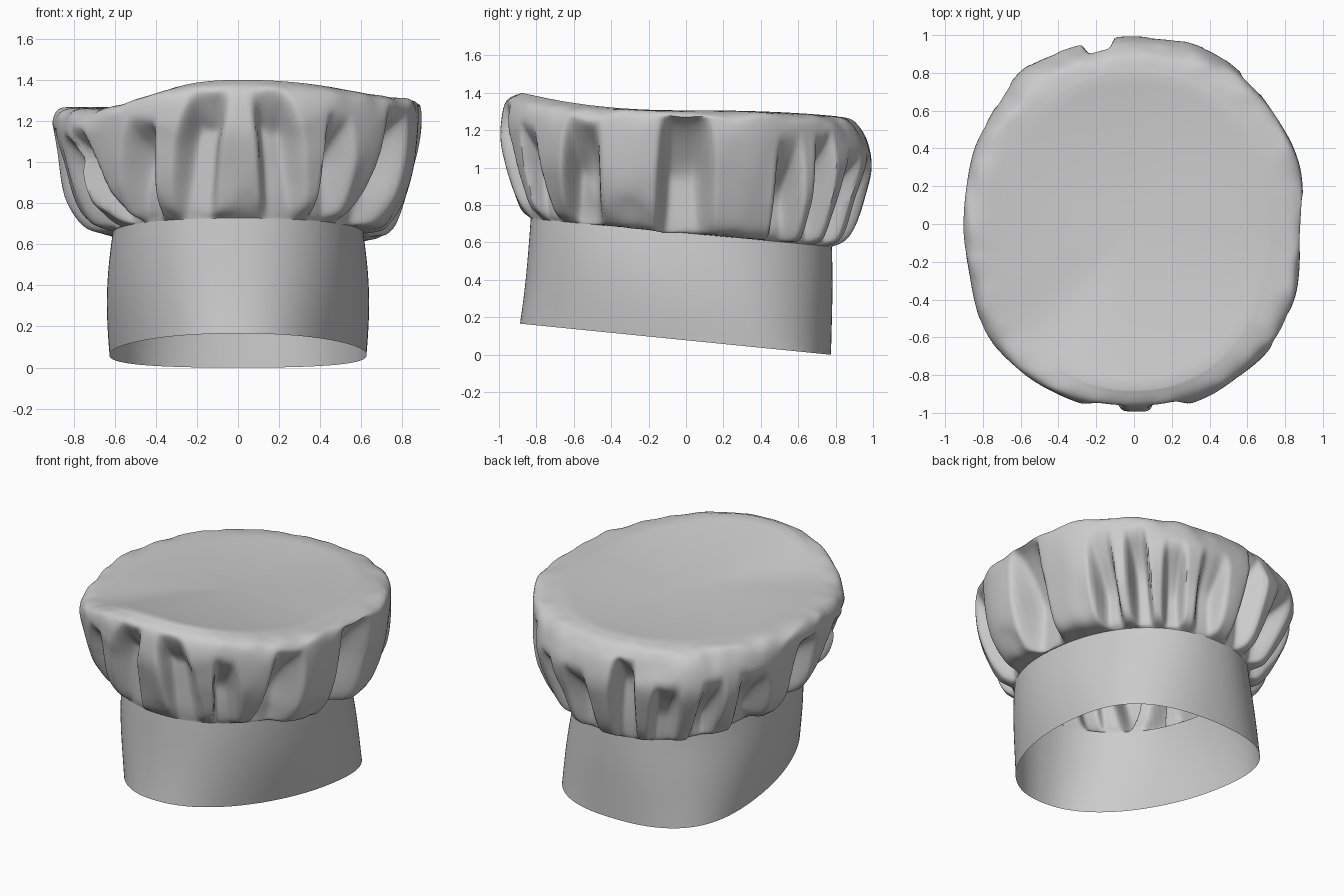
import bpy, math
from mathutils import Vector, noise

if "Cube" in bpy.data.objects:
    bpy.data.objects.remove(bpy.data.objects["Cube"])

N = 400          # steps around the hat
STEPS = 6        # steps between profile keys


def oval(a, ax, y_front, y_back, n=2.2):
    """Point of a rounded oval at angle a."""
    c, s = math.cos(a), math.sin(a)
    cy, b = (y_front + y_back) / 2, (y_back - y_front) / 2
    return Vector((ax * math.copysign(abs(c) ** (2 / n), c),
                   cy + b * math.copysign(abs(s) ** (2 / n), s)))


def blend(a, right, back, left, front):
    """Mix four directional values by angle."""
    c, s = math.cos(a), math.sin(a)
    return (right if c > 0 else left) * c * c + (back if s > 0 else front) * s * s


def smooth(e0, e1, x):
    t = min(1, max(0, (x - e0) / (e1 - e0)))
    return t * t * (3 - 2 * t)


def catmull(k, x):
    i = min(int(x), len(k) - 2)
    t = x - i
    p0, p1, p2, p3 = k[max(i - 1, 0)], k[i], k[i + 1], k[min(i + 2, len(k) - 1)]
    return 0.5 * (2 * p1 + (p2 - p0) * t + (2 * p0 - 5 * p1 + 4 * p2 - p3) * t * t
                  + (3 * p1 - p0 - 3 * p2 + p3) * t ** 3)


def loft(name, rings, cap=None):
    verts = [v for r in rings for v in r]
    faces = [(j * N + i, j * N + (i + 1) % N, (j + 1) * N + (i + 1) % N, (j + 1) * N + i)
             for j in range(len(rings) - 1) for i in range(N)]
    if cap is not None:
        verts.append(cap)
        k = (len(rings) - 1) * N
        faces += [(k + i, k + (i + 1) % N, len(verts) - 1) for i in range(N)]
    me = bpy.data.meshes.new(name)
    me.from_pydata(verts, [], faces)
    ob = bpy.data.objects.new(name, me)
    bpy.context.collection.objects.link(ob)
    bpy.ops.object.select_all(action='DESELECT')
    ob.select_set(True)
    bpy.context.view_layer.objects.active = ob
    bpy.ops.object.shade_smooth_by_angle(angle=math.radians(60))
    return ob


angles = [2 * math.pi * i / N for i in range(N)]


def band_top(a):
    p = oval(a, 0.61, -0.83, 0.78)
    return Vector((p.x, p.y, 0.65 - 0.093 * p.y))


# Headband: open tilted tube, egg-shaped (wider towards the back) at the bottom
rings = []
for j in range(13):
    t = j / 12
    bow = 0.02 * math.sin(math.pi * t)
    ring = []
    for a in angles:
        p = oval(a, 0.625 - 0.015 * t + bow, -0.885 + 0.055 * t, 0.77 + 0.01 * t + bow * 0.4)
        p.y += 0.22 * (1 - t) ** 1.3 * (1 - ((p.y + 0.05) / 0.83) ** 2)
        z = (0.077 - 0.1 * p.y) * (1 - t) + (0.65 - 0.093 * p.y) * t
        ring.append((p.x, p.y, max(z, 0)))
    rings.append(ring)
loft("headband", rings)

# Crown profile keys (outward fraction, height fraction) on each side
RIGHT = [(0, 0), (.42, .02), (.72, .22), (.92, .52), (1, .88), (.84, .99), (.35, 1.01)]
BACK = [(0, 0), (.38, .07), (.75, .36), (1, .63), (.85, .82), (.55, .96), (.10, 1)]
LEFT = [(0, 0), (.42, .06), (.72, .26), (.92, .58), (1, .86), (.80, .99), (.30, 1)]
FRONT = [(0, 0), (.35, .10), (.68, .32), (.92, .55), (1, .74), (.85, .93), (.30, 1)]

# Gathered pleats: angle, half width, profile position where the arch closes, lean
PLEATS = [(0, 7, 4.6, 0), (34, 5, 3.9, -3), (49, 4.5, 4.2, -3), (64, 4.5, 3.6, 0),
          (81, 5.5, 3.5, 0), (100, 5, 4.6, 2), (118, 5.5, 3.5, 4), (137, 5, 3.6, 4),
          (158, 6.5, 3.7, -5), (181, 6, 4.1, 4), (201, 6, 3.9, 8), (217, 5, 4.2, -8),
          (234, 6, 4.3, 10), (256, 7, 5.2, 8), (284.5, 7, 5.2, -7), (304, 5, 4.2, -4),
          (325.5, 7, 4.4, 4)]


def groove(a, x):
    """Pleat depth 0..1 at angle a and profile position x."""
    g = 0
    for deg, w, end, lean in PLEATS:
        d = (math.degrees(a) - deg - lean * (x / 4 - 0.4) + 180) % 360 - 180
        w2 = w * (1.12 - 0.08 * x)
        g = max(g, math.exp(-(d / w2) ** 6) * (1 - smooth(end - 1.9, end, x)))
    return g


def crown_point(a, x):
    s, h = (blend(a, *[catmull([k[i] for k in prof], x) for prof in (RIGHT, BACK, LEFT, FRONT)])
            for i in (0, 1))
    base = band_top(a)
    # Rim height dips at the left front corner
    rim_z = blend(a, 1.30, 1.275, 1.265, 1.40) - 0.05 * math.exp(-((math.degrees(a) - 222) / 22) ** 2)
    out = oval(a, 0.90, -0.99, 0.995)
    puff = smooth(0, 1.5, x) * (1 - smooth(5, 6, x))
    n = noise.noise(Vector((2.6 * math.cos(a), 2.6 * math.sin(a), x * 0.5)))
    s = s * (1 - 0.85 * groove(a, x)) + 0.12 * n * puff
    wrinkle = noise.noise(Vector((7 * math.cos(a), 7 * math.sin(a), x * 0.9 + 5)))
    z = base.z + (rim_z - base.z) * h + 0.03 * wrinkle * puff * (1 - smooth(4, 6, x))
    return Vector((base.x + (out.x - base.x) * s, base.y + (out.y - base.y) * s, z))


# Crown: puffed pleated wall, then a softly sagging top
rings = [[crown_point(a, j / STEPS) for a in angles] for j in range(6 * STEPS + 1)]
rim = rings[-1]
centre = Vector((0, 0, 1.27))
for j in range(1, 14):
    k = 1 - j / 14
    # Tilt along y stays linear; the rest of the rim relief fades towards the middle
    rings.append([Vector((p.x * k, p.y * k, centre.z - 0.07 * p.y * k
                          + (p.z - centre.z + 0.07 * p.y) * k ** 2)) for p in rim])
loft("crown", rings, centre)
